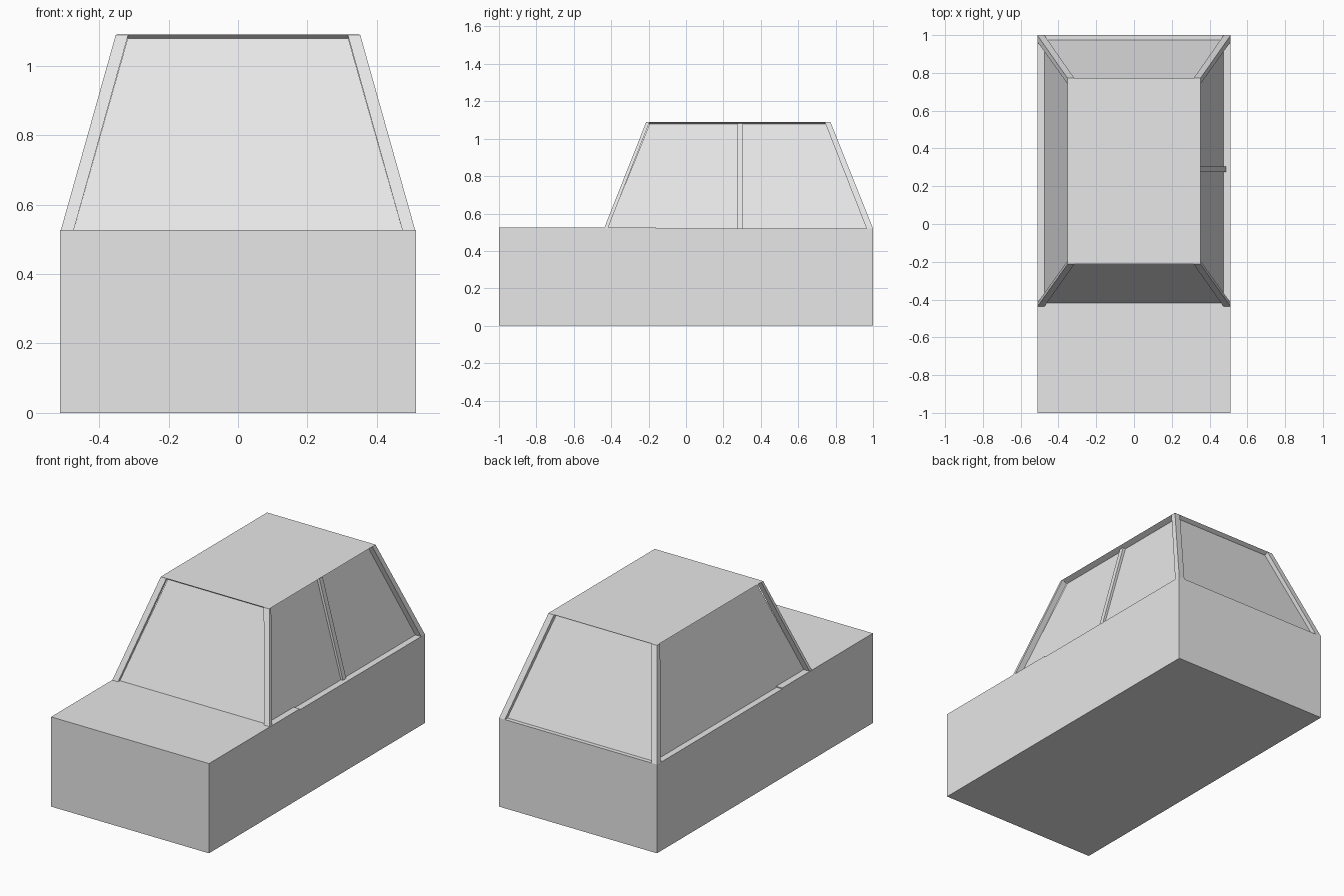
import bpy
import bmesh

default = bpy.data.objects.get("Cube")
if default:
    bpy.data.objects.remove(default, do_unlink=True)

# One plain grey for the whole model
GREY = (0.8, 0.8, 0.8, 1)
paint = bpy.data.materials.new("light grey")
paint.use_nodes = True
paint.diffuse_color = GREY
paint.node_tree.nodes["Principled BSDF"].inputs["Base Color"].default_value = GREY


def make_object(name, bm):
    bmesh.ops.recalc_face_normals(bm, faces=bm.faces)
    mesh = bpy.data.meshes.new(name)
    bm.to_mesh(mesh)
    bm.free()
    mesh.materials.append(paint)
    obj = bpy.data.objects.new(name, mesh)
    bpy.context.collection.objects.link(obj)
    return obj


def loft(name, low, z0, high, z1):
    """Flat-faced block between two rectangles given as (x0, x1, y0, y1)."""
    bm = bmesh.new()
    rings = []
    for (x0, x1, y0, y1), z in ((low, z0), (high, z1)):
        corners = ((x0, y0), (x1, y0), (x1, y1), (x0, y1))
        rings.append([bm.verts.new((x, y, z)) for x, y in corners])
    bottom, top = rings
    bm.faces.new(bottom)
    bm.faces.new(top)
    for i in range(4):
        j = (i + 1) % 4
        bm.faces.new((bottom[i], bottom[j], top[j], top[i]))
    return make_object(name, bm)


HALF = 0.512       # half width of the body
SILL = 0.52        # height of the window sill
HOOD = 0.526       # height of the hood
EAVE, TOP = 1.078, 1.09

# Body: side profile with a tiny step behind the hood, swept across the width
profile = [(-1, 0), (1, 0), (1, SILL), (-0.16, SILL), (-0.16, HOOD), (-1, HOOD)]
bm = bmesh.new()
side = bm.faces.new([bm.verts.new((-HALF, y, z)) for y, z in profile])
swept = bmesh.ops.extrude_face_region(bm, geom=[side])["geom"]
bmesh.ops.translate(bm, vec=(2 * HALF, 0, 0),
                    verts=[v for v in swept if isinstance(v, bmesh.types.BMVert)])
make_object("body", bm)

# Recessed windows as one tapered block
loft("cabin_windows", (-0.475, 0.475, -0.42, 0.975), SILL,
     (-0.318, 0.318, -0.195, 0.748), EAVE)

# Thin roof whose edge slopes in underneath
loft("roof", (-0.32, 0.32, -0.197, 0.75), EAVE,
     (-0.352, 0.352, -0.213, 0.772), TOP)

# Leaning corner pillars
for label, s in (("left", 1), ("right", -1)):
    low = sorted((s * 0.475, s * HALF))
    high = sorted((s * 0.316, s * 0.352))
    loft(f"front_pillar_{label}", (*low, -0.438, -0.418), SILL,
         (*high, -0.213, -0.195), TOP - 0.001)
    loft(f"rear_pillar_{label}", (*low, 0.965, 1), SILL,
         (*high, 0.742, 0.772), TOP - 0.001)

# Single door pillar on the left side
loft("door_pillar_left", (0.45, 0.488, 0.275, 0.305), SILL,
     (0.3, 0.334, 0.275, 0.305), EAVE + 0.003)
